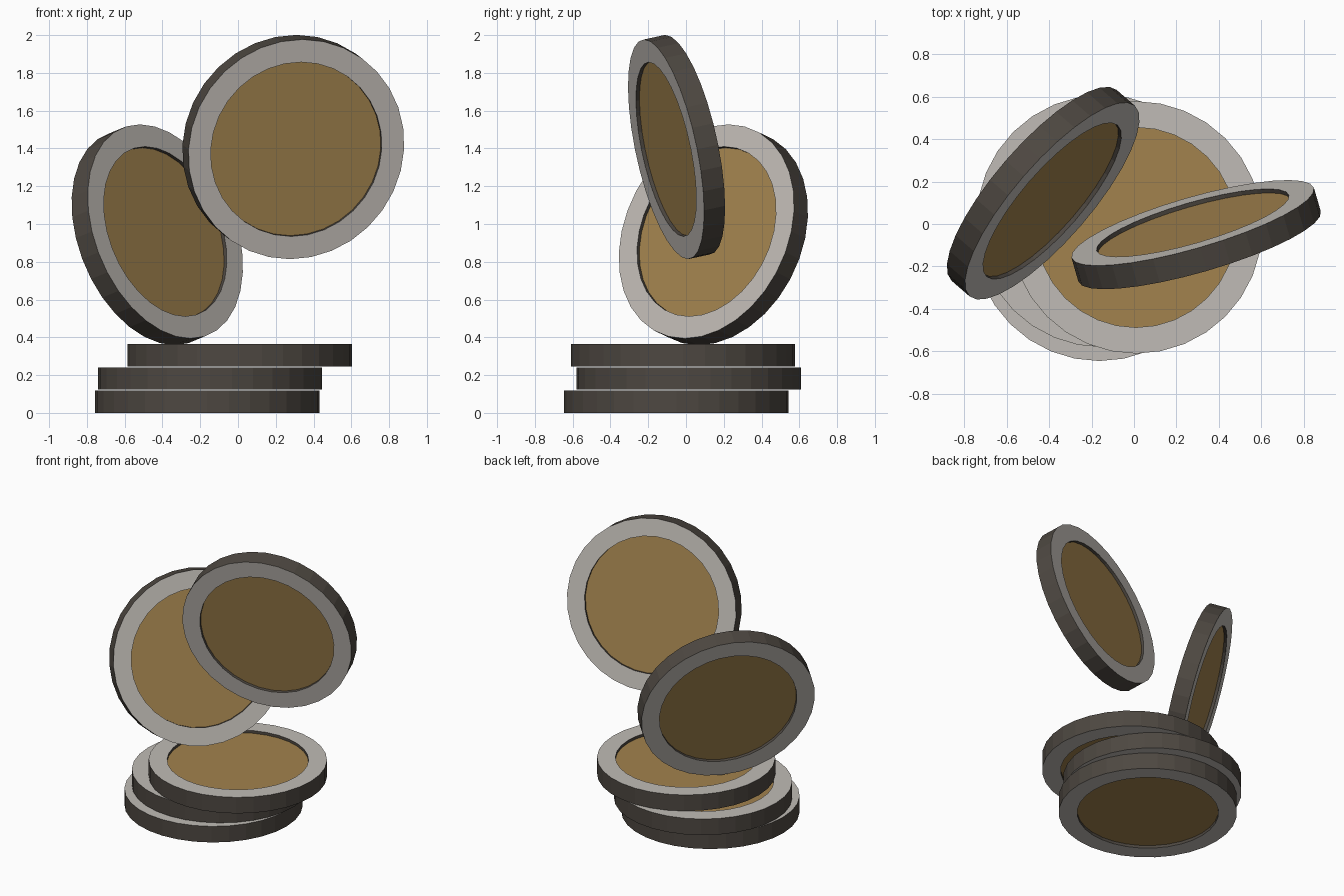
import bpy, bmesh
from math import cos, sin, tau
from mathutils import Vector

if "Cube" in bpy.data.objects:
    bpy.data.objects.remove(bpy.data.objects["Cube"])

SIDES = 32
R, RIM, H, DEPTH = 0.594, 0.471, 0.059, 0.02   # radius, inset radius, half thickness, inset depth


def material(name, rgb):
    m = bpy.data.materials.new(name)
    m.diffuse_color = (*rgb, 1)
    m.use_nodes = True
    m.node_tree.nodes["Principled BSDF"].inputs["Base Color"].default_value = m.diffuse_color
    return m


# One coin: profile rings lathed around z, with a recessed disc on both faces
def coin_mesh():
    floor = H - DEPTH
    profile = [(RIM, floor), (RIM, H), (R, H), (R, -H), (RIM, -H), (RIM, -floor)]
    band_mats = [1, 0, 1, 0, 1]
    bm = bmesh.new()
    rings = [[bm.verts.new((r * cos(tau * i / SIDES), r * sin(tau * i / SIDES), z))
              for i in range(SIDES)] for r, z in profile]
    for a, b, mat in zip(rings, rings[1:], band_mats):
        for i in range(SIDES):
            j = (i + 1) % SIDES
            bm.faces.new((a[i], b[i], b[j], a[j])).material_index = mat
    # coloured inset discs
    bm.faces.new(rings[0]).material_index = 2
    bm.faces.new(rings[-1][::-1]).material_index = 2
    bmesh.ops.recalc_face_normals(bm, faces=bm.faces)
    me = bpy.data.meshes.new("coin")
    bm.to_mesh(me)
    bm.free()
    me.materials.append(material("light_rim", (0.53, 0.50, 0.465)))
    me.materials.append(material("dark_edge", (0.075, 0.064, 0.053)))
    me.materials.append(material("gold_inset", (0.36, 0.225, 0.075)))
    return me


mesh = coin_mesh()


def coin(name, centre, normal=(0, 0, 1)):
    ob = bpy.data.objects.new(name, mesh)
    ob.location = centre
    ob.rotation_euler = Vector(normal).to_track_quat('Z', 'Y').to_euler()
    bpy.context.collection.objects.link(ob)


# Stack of three flat coins
coin("bottom_coin", (-0.163, -0.051, 0.059))
coin("middle_coin", (-0.148, 0.014, 0.182))
coin("top_coin", (0.010, -0.016, 0.305))

# Two tumbling coins above
coin("left_falling_coin", (-0.4275, 0.145, 0.943), (0.722, -0.624, 0.30))
coin("right_falling_coin", (0.2925, -0.05, 1.4075), (0.272, -0.941, -0.203))
